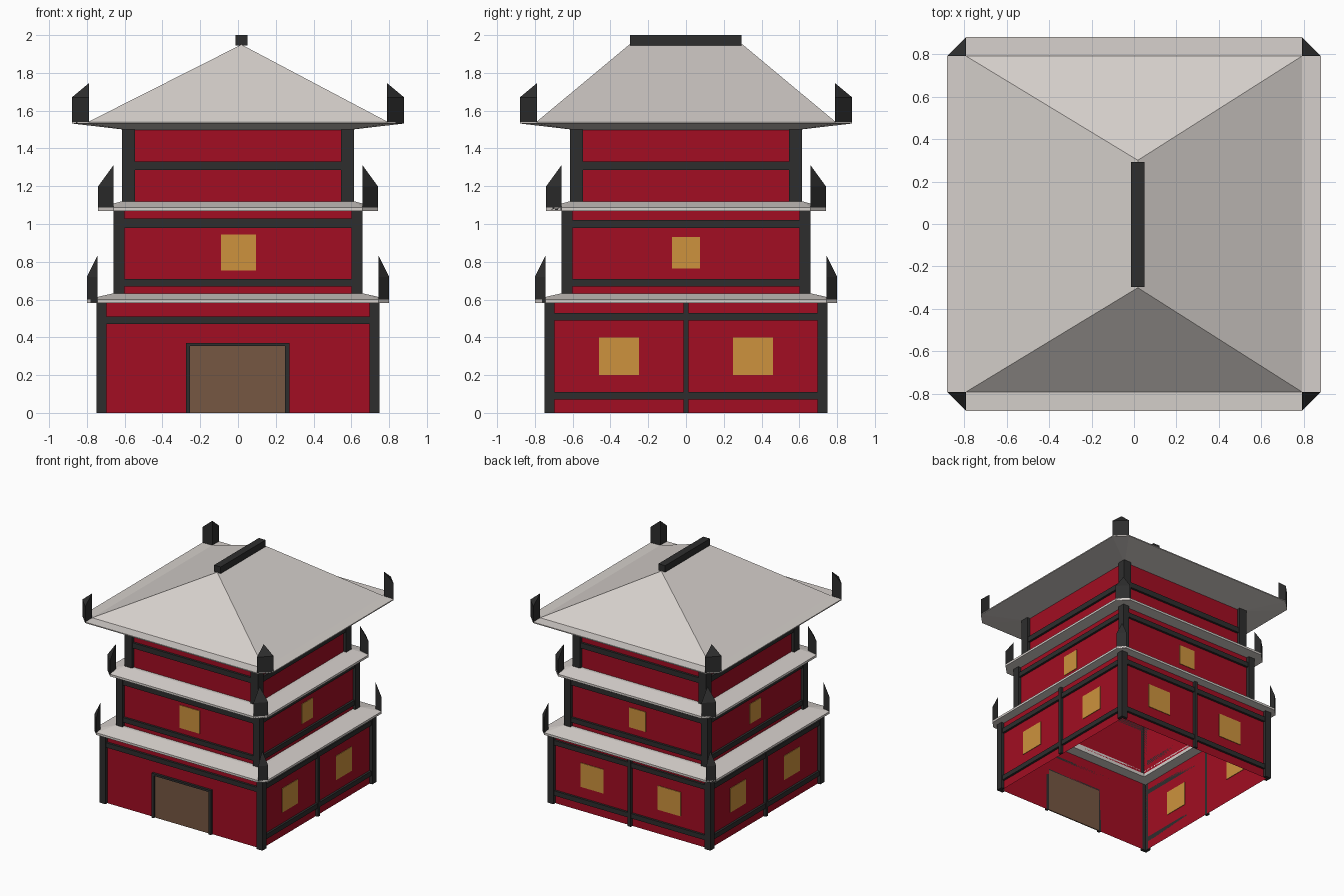
import bpy, bmesh, math
from mathutils import Matrix, Vector

if "Cube" in bpy.data.objects:
    bpy.data.objects.remove(bpy.data.objects["Cube"])


def mat(name, rgb):
    m = bpy.data.materials.new(name)
    m.diffuse_color = (*rgb, 1)
    m.use_nodes = True
    m.node_tree.nodes["Principled BSDF"].inputs["Base Color"].default_value = m.diffuse_color
    return m


RED = mat("red wall", (0.36, 0.004, 0.016))
DARK = mat("dark timber", (0.027, 0.027, 0.027))
ROOF = mat("pale roof", (0.67, 0.63, 0.60))
GOLD = mat("golden window", (0.61, 0.29, 0.047))
BROWN = mat("brown door", (0.18, 0.095, 0.055))


def finish(name, bm, material, fix=True):
    if fix:
        bmesh.ops.remove_doubles(bm, verts=bm.verts, dist=1e-5)
        bmesh.ops.recalc_face_normals(bm, faces=bm.faces)
    me = bpy.data.meshes.new(name)
    bm.to_mesh(me)
    bm.free()
    me.materials.append(material)
    bpy.context.collection.objects.link(bpy.data.objects.new(name, me))


def add_box(bm, x0, x1, y0, y1, z0, z1, side=0):
    """Box in front-face coordinates, turned to one of four sides."""
    m = (Matrix.Rotation(side * math.pi / 2, 4, 'Z')
         @ Matrix.Translation(((x0 + x1) / 2, (y0 + y1) / 2, (z0 + z1) / 2))
         @ Matrix.Diagonal((x1 - x0, y1 - y0, z1 - z0, 1)))
    bmesh.ops.create_cube(bm, size=1, matrix=m)


def ring(h, c, z):
    """Square ring of half width h with corners cut by c."""
    pts = []
    for k in range(4):
        r = Matrix.Rotation(k * math.pi / 2, 3, 'Z')
        pts += [r @ Vector((-h + c, -h, z)), r @ Vector((h - c, -h, z))]
    return pts


def loft(name, rings, material, closed):
    bm = bmesh.new()
    vs = [[bm.verts.new(p) for p in r] for r in rings]
    n = len(rings)
    for i in range(n if closed else n - 1):
        a, b = vs[i], vs[(i + 1) % n]
        for j in range(8):
            k = (j + 1) % 8
            bm.faces.new((a[j], a[k], b[k], b[j]))
    bmesh.ops.remove_doubles(bm, verts=bm.verts, dist=1e-5)
    bmesh.ops.dissolve_degenerate(bm, dist=1e-5, edges=bm.edges)
    finish(name, bm, material)


# Storeys: name, outer half width, post width, bottom, top, beams (front), beams (other sides)
storeys = [
    ("ground", 0.75, 0.055, 0.0, 0.59, [(0.47, 0.51)], [(0.49, 0.53), (0.07, 0.11)]),
    ("middle", 0.66, 0.058, 0.61, 1.08, [(0.67, 0.71), (0.98, 1.03)],
     [(0.67, 0.71), (0.98, 1.02)]),
    ("upper", 0.615, 0.07, 1.10, 1.51, [(1.285, 1.33)], [(1.285, 1.33)]),
]
INSET = 0.025
for name, h, w, z0, z1, front, other in storeys:
    wall = h - INSET
    # Open, hollow wall shell
    bm = bmesh.new()
    a, b = ([bm.verts.new((sx * wall, sy * wall, z)) for sx, sy in
             ((-1, -1), (1, -1), (1, 1), (-1, 1))] for z in (z0, z1))
    for j in range(4):
        k = (j + 1) % 4
        bm.faces.new((a[j], a[k], b[k], b[j]))
    finish(name + "_walls", bm, RED, False)
    # Corner posts and horizontal beams
    bm = bmesh.new()
    for s in range(4):
        add_box(bm, -h, -h + w, -h, -wall, z0, z1, s)
        add_box(bm, h - w, h, -h, -wall, z0, z1, s)
        for b0, b1 in (front if s == 0 else other):
            add_box(bm, -h + w, h - w, -wall - 0.018, -wall, b0, b1, s)
        if name == "ground" and s:
            add_box(bm, -0.014, 0.014, -wall - 0.022, -wall, z0, z1, s)
    finish(name + "_timber_frame", bm, DARK, False)

# Windows: thin plates through the walls
bm = bmesh.new()
for s in range(4):
    if s:
        for x0, x1 in ((-0.46, -0.25), (0.25, 0.46)):
            add_box(bm, x0, x1, -0.7295, -0.7205, 0.2, 0.4, s)
        add_box(bm, -0.075, 0.075, -0.6395, -0.6305, 0.765, 0.93, s)
    else:
        add_box(bm, -0.09, 0.095, -0.6395, -0.6305, 0.755, 0.945, s)
finish("windows", bm, GOLD, False)

# Door and its frame
bm = bmesh.new()
add_box(bm, -0.253, 0.25, -0.7295, -0.7205, 0, 0.353)
finish("door", bm, BROWN)
bm = bmesh.new()
add_box(bm, -0.275, -0.253, -0.745, -0.725, 0, 0.37)
add_box(bm, 0.25, 0.272, -0.745, -0.725, 0, 0.37)
add_box(bm, -0.253, 0.25, -0.745, -0.725, 0.353, 0.37)
finish("door_frame", bm, DARK, False)

# Skirt roofs between the storeys
for name, out, c, inner, z0 in (("lower_skirt_roof", 0.80, 0.055, 0.635, 0.583),
                                ("upper_skirt_roof", 0.74, 0.08, 0.59, 1.07)):
    loft(name, [ring(inner, 0, z0), ring(out, c, z0), ring(out, c, z0 + 0.018),
                ring(inner + 0.025, 0, z0 + 0.05), ring(inner, 0, z0 + 0.05)], ROOF, True)

# Main hipped roof, closing onto a short ridge along y
RX = 0.018
apex = [Vector((RX, -0.3 if p.y < 0 else 0.3, 1.95)) for p in ring(1, 0, 0)]
loft("main_roof", [ring(0.58, 0, 1.497), ring(0.88, 0.09, 1.532), ring(0.88, 0.09, 1.54),
                   ring(0.79, 0, 1.542), apex], ROOF, False)
bm = bmesh.new()
add_box(bm, RX - 0.031, RX + 0.031, -0.297, 0.293, 1.945, 2.0)
finish("roof_ridge", bm, DARK)

# Triangular corner finials, taller at the inner edge
for name, out, c, z0, z1, z2 in (("lower_finials", 0.80, 0.055, 0.585, 0.72, 0.83),
                                 ("middle_finials", 0.74, 0.08, 1.075, 1.20, 1.31),
                                 ("roof_finials", 0.88, 0.09, 1.532, 1.67, 1.745)):
    bm = bmesh.new()
    i = out - c
    for s in range(4):
        r = Matrix.Rotation(s * math.pi / 2, 3, 'Z')
        xy = ((i, -i), (i, -out), (out, -i))
        lo = [bm.verts.new(r @ Vector((x, y, z0))) for x, y in xy]
        hi = [bm.verts.new(r @ Vector((x, y, z)))
              for (x, y), z in zip(xy, (z2, z1, z1))]
        bm.faces.new(lo)
        bm.faces.new(hi)
        for j in range(3):
            k = (j + 1) % 3
            bm.faces.new((lo[j], lo[k], hi[k], hi[j]))
    finish(name, bm, DARK)
